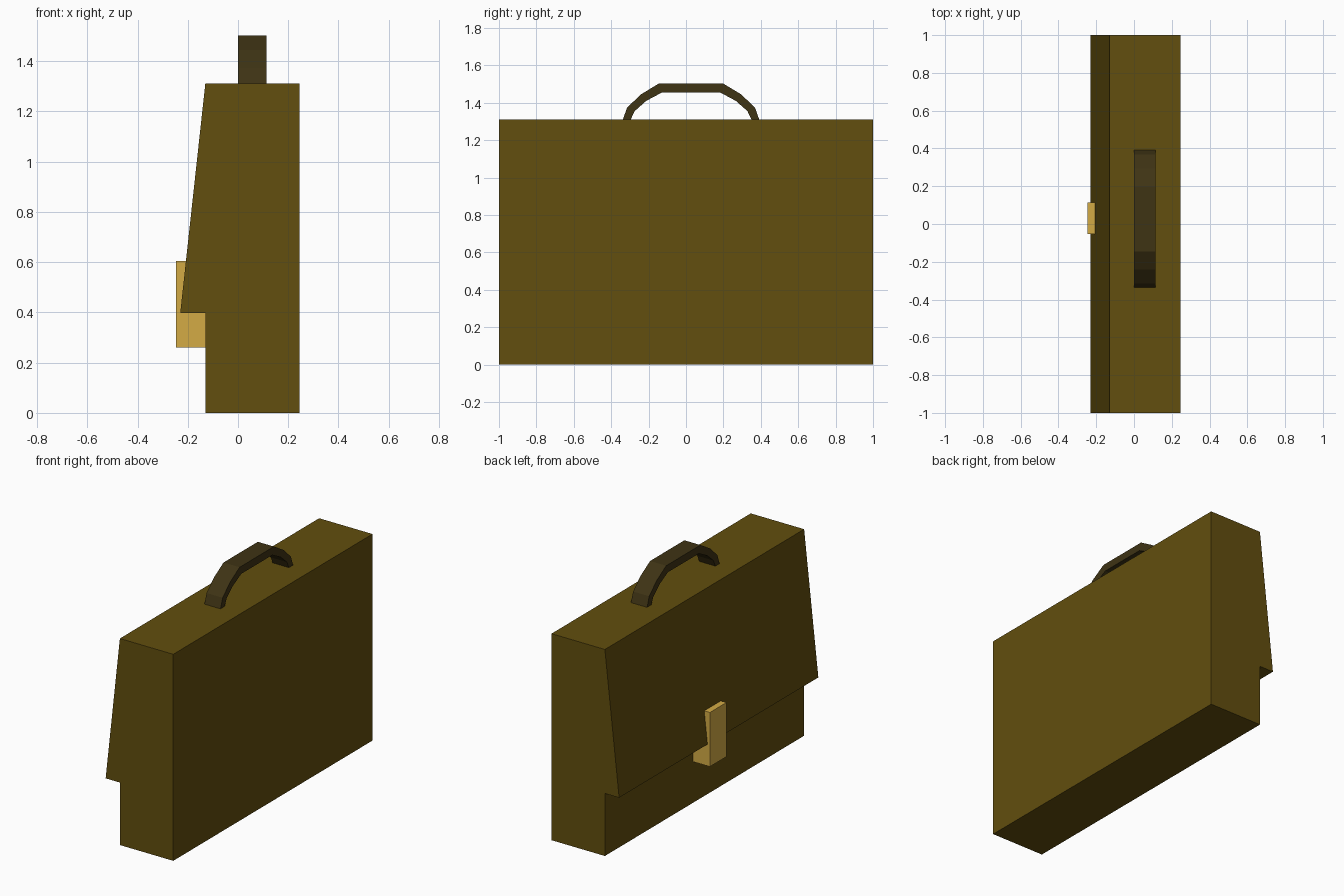
import bpy, bmesh

if "Cube" in bpy.data.objects:
    bpy.data.objects.remove(bpy.data.objects["Cube"])


def material(name, rgb):
    """Flat material from 0-255 sRGB values, stored as linear."""
    def lin(v):
        v /= 255
        return v / 12.92 if v <= 0.04045 else ((v + 0.055) / 1.055) ** 2.4
    m = bpy.data.materials.new(name)
    m.diffuse_color = (*[lin(v) for v in rgb], 1)
    m.use_nodes = True
    m.node_tree.nodes["Principled BSDF"].inputs["Base Color"].default_value = m.diffuse_color
    return m


def extrude(name, points, vec, mat):
    """Closed planar outline pushed along vec into a solid."""
    bm = bmesh.new()
    face = bm.faces.new([bm.verts.new(p) for p in points])
    res = bmesh.ops.extrude_face_region(bm, geom=[face], use_keep_orig=True)
    top = [g for g in res["geom"] if isinstance(g, bmesh.types.BMVert)]
    bmesh.ops.translate(bm, verts=top, vec=vec)
    bmesh.ops.recalc_face_normals(bm, faces=bm.faces[:])
    me = bpy.data.meshes.new(name)
    bm.to_mesh(me)
    bm.free()
    me.materials.append(mat)
    ob = bpy.data.objects.new(name, me)
    bpy.context.collection.objects.link(ob)
    return ob


leather = material("brown leather", (98, 78, 14))
dark = material("dark leather", (62, 51, 20))
gold = material("gold metal", (212, 171, 69))

# Case body with the sloping front flap, one side profile
profile = [(-0.13, 0), (0.245, 0), (0.245, 1.312), (-0.13, 1.312),
           (-0.23, 0.397), (-0.13, 0.397)]
extrude("case_body", [(x, -1, z) for x, z in profile], (0, 2, 0), leather)

# Clasp bridging flap and body
clasp = [(-0.247, 0.26), (-0.13, 0.26), (-0.13, 0.604), (-0.247, 0.604)]
extrude("clasp", [(x, -0.053, z) for x, z in clasp], (0, 0.166, 0), gold)

# Arched carrying handle, mirrored half outlines
cy = 0.027
outer = [(0.364, 1.312), (0.342, 1.374), (0.268, 1.445), (0.172, 1.503)]
inner = [(0.156, 1.455), (0.24, 1.41), (0.302, 1.355), (0.322, 1.312)]


def arch(half):
    return half + [(-y, z) for y, z in reversed(half)]


outline = arch(outer) + [(-y, z) for y, z in reversed(inner)] [::1]
outline = arch(outer) + [(-y, z) for y, z in inner[::-1]] + inner
extrude("handle", [(0, cy + y, z) for y, z in outline], (0.113, 0, 0), dark)
